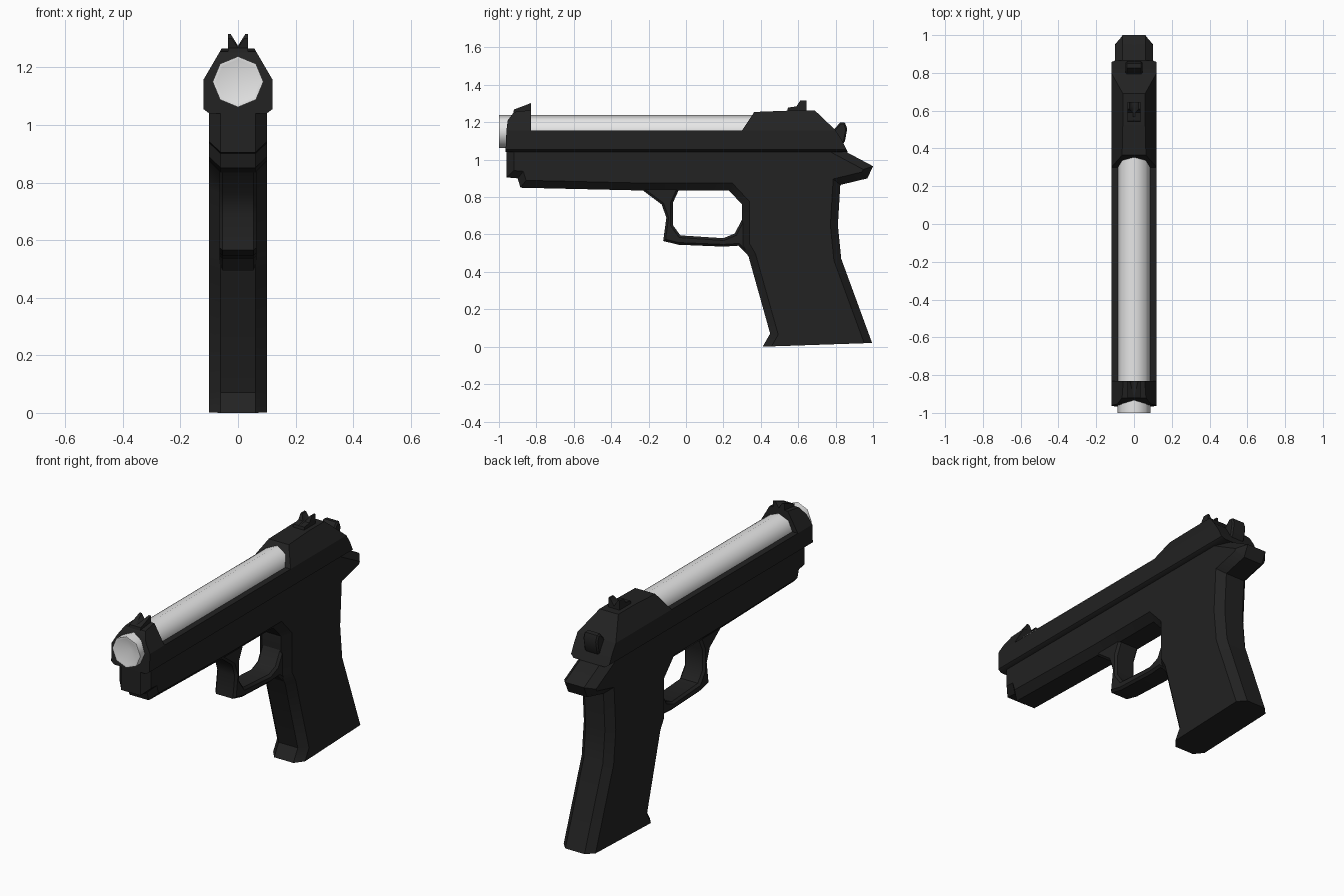
import bpy, bmesh, math
from mathutils import Vector, Matrix

if "Cube" in bpy.data.objects:
    bpy.data.objects.remove(bpy.data.objects["Cube"])


def material(name, value):
    m = bpy.data.materials.new(name)
    m.diffuse_color = (value, value, value, 1)
    m.use_nodes = True
    m.node_tree.nodes["Principled BSDF"].inputs["Base Color"].default_value = m.diffuse_color
    return m


dark = material("black_metal", 0.016)
silver = material("silver_metal", 0.8)


def finish(name, bm, mat, angle, mirror=False):
    me = bpy.data.meshes.new(name)
    bm.to_mesh(me)
    bm.free()
    me.materials.append(mat)
    ob = bpy.data.objects.new(name, me)
    bpy.context.collection.objects.link(ob)
    bpy.ops.object.select_all(action='DESELECT')
    ob.select_set(True)
    bpy.context.view_layer.objects.active = ob
    bpy.ops.object.shade_smooth_by_angle(angle=math.radians(angle))
    if mirror:
        mod = ob.modifiers.new("mirror", 'MIRROR')
        mod.use_axis[0] = True
    return ob


def prism(name, profile, width, bevel=0, keep=lambda e: True, cuts=()):
    """Side profile (y, z) extruded from x=0 to width, chamfered/cut, then mirrored."""
    bm = bmesh.new()
    face = bm.faces.new([bm.verts.new((0, y, z)) for y, z in profile])
    ext = bmesh.ops.extrude_face_region(bm, geom=[face], use_keep_orig=True)
    for v in ext["geom"]:
        if isinstance(v, bmesh.types.BMVert):
            v.co.x = width
    bmesh.ops.recalc_face_normals(bm, faces=bm.faces[:])
    if bevel:
        rim = [e for e in bm.edges
               if all(v.co.x > width - 1e-5 for v in e.verts) and keep(e)]
        bmesh.ops.bevel(bm, geom=rim, offset=bevel, segments=1, profile=0.5,
                        affect='EDGES', clamp_overlap=False)
    # each cut runs through two (x, z) points and removes the side its normal faces
    for (x1, z1), (x2, z2) in cuts:
        bmesh.ops.bisect_plane(bm, geom=bm.verts[:] + bm.edges[:] + bm.faces[:],
                               plane_co=(x1, 0, z1),
                               plane_no=Vector((z1 - z2, 0, x2 - x1)).normalized(),
                               clear_outer=True)
        bmesh.ops.holes_fill(bm, edges=[e for e in bm.edges if e.is_boundary])
    bmesh.ops.recalc_face_normals(bm, faces=bm.faces[:])
    inner = [f for f in bm.faces if all(abs(v.co.x) < 1e-5 for v in f.verts)]
    bmesh.ops.delete(bm, geom=inner, context='FACES')
    return finish(name, bm, dark, 40, mirror=True)


# Frame and grip: chamfered all round except at the flat top and the base
def frame_rim(e):
    z = [v.co.z for v in e.verts]
    return not (max(z) < 0.03 or min(z) > 1.03)


prism("frame_and_grip", [
    (-0.96, 1.045), (-0.96, 0.905), (-0.90, 0.90), (-0.885, 0.85), (-0.23, 0.835),
    (0.23, 0.835), (0.30, 0.76), (0.30, 0.54), (0.335, 0.48), (0.45, 0.07),
    (0.41, 0.0), (0.995, 0.02), (0.83, 0.47), (0.812, 0.65), (0.825, 0.865),
    (0.97, 0.90), (1.0, 0.965), (0.85, 1.045)], 0.10, 0.04, frame_rim)

# Guard loop under the frame
prism("finger_guard", [
    (-0.26, 0.87), (-0.23, 0.835), (-0.13, 0.76), (-0.105, 0.69), (-0.122, 0.565),
    (-0.04, 0.545), (0.20, 0.535), (0.28, 0.54), (0.36, 0.46), (0.36, 0.69),
    (0.30, 0.68), (0.26, 0.605), (0.20, 0.58), (-0.03, 0.595), (-0.07, 0.65),
    (-0.07, 0.77), (-0.04, 0.835), (-0.04, 0.87)], 0.065, 0.012)

# Slide: low rails plus front and rear blocks with sloped shoulders
shoulder = ((0.06, 1.26), (0.12, 1.157))
prism("slide_rails", [(-0.965, 1.04), (-0.96, 1.157), (0.80, 1.157), (0.83, 1.11),
                      (0.865, 1.04)],
      0.12, cuts=[((0.12, 1.055), (0.10, 1.04))])
prism("slide_front_block", [(-0.96, 1.157), (-0.953, 1.21), (-0.92, 1.255),
                            (-0.83, 1.265), (-0.83, 1.157)], 0.12, cuts=[shoulder])
prism("slide_rear_block", [(0.30, 1.157), (0.365, 1.255), (0.55, 1.262),
                           (0.69, 1.262), (0.80, 1.157)], 0.12, cuts=[shoulder])

# Notched sights
prism("front_sight", [(-0.925, 1.24), (-0.92, 1.268), (-0.83, 1.302), (-0.83, 1.24)],
      0.035, cuts=[((0, 1.268), (0.022, 1.302))])
prism("rear_sight", [(0.54, 1.25), (0.545, 1.278), (0.59, 1.285), (0.61, 1.315),
                     (0.645, 1.315), (0.645, 1.25)],
      0.035, cuts=[((0, 1.275), (0.025, 1.315))])

# Hammer
prism("hammer", [(0.77, 1.13), (0.795, 1.165), (0.825, 1.2), (0.85, 1.197),
                 (0.862, 1.165), (0.85, 1.10), (0.83, 1.07)], 0.045, 0.008)

# Eight-sided barrel with a dished muzzle
bm = bmesh.new()
bmesh.ops.create_cone(bm, cap_ends=True, segments=8, radius1=0.088, radius2=0.088,
                      depth=1.38,
                      matrix=Matrix.Translation((0, -0.31, 1.15)) @ Matrix.Rotation(math.pi / 2, 4, 'X'))
muzzle = min(bm.faces, key=lambda f: f.calc_center_median().y)
bmesh.ops.inset_region(bm, faces=[muzzle], thickness=0.012)
for v in bmesh.ops.poke(bm, faces=[muzzle])["verts"]:
    v.co.y += 0.04
finish("barrel", bm, silver, 50)
